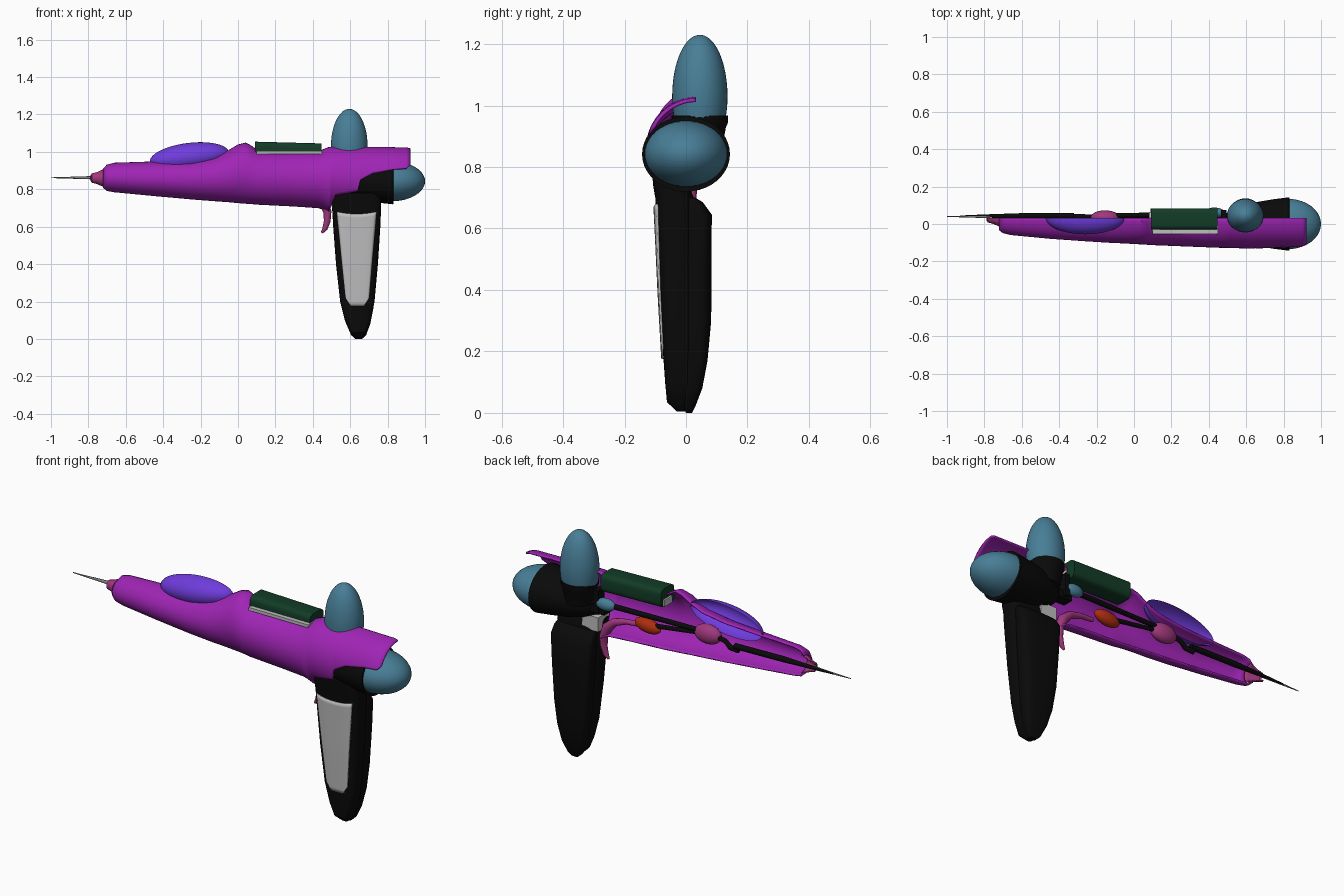
import bpy, bmesh, math
from mathutils import Vector, Matrix

if "Cube" in bpy.data.objects:
    bpy.data.objects.remove(bpy.data.objects["Cube"])


def mat(name, r, g, b):
    m = bpy.data.materials.new(name)
    m.diffuse_color = (r, g, b, 1)
    m.use_nodes = True
    m.node_tree.nodes["Principled BSDF"].inputs["Base Color"].default_value = m.diffuse_color
    return m


PURPLE = mat("purple", .35, .018, .46)
BLUE = mat("steel blue", .065, .21, .31)
VIOLET = mat("violet", .16, .045, .72)
GREEN = mat("dark green", .006, .045, .02)
GREY = mat("light grey", .52, .52, .53)
NEEDLE = mat("needle grey", .2, .2, .2)
PINK = mat("pink", .36, .04, .21)
ORANGE = mat("rust orange", .42, .027, .005)
BLACK = mat("black", .003, .003, .003)


def finish(name, bm, m, angle=40):
    bmesh.ops.recalc_face_normals(bm, faces=bm.faces)
    me = bpy.data.meshes.new(name)
    bm.to_mesh(me)
    bm.free()
    ob = bpy.data.objects.new(name, me)
    bpy.context.collection.objects.link(ob)
    me.materials.append(m)
    bpy.ops.object.select_all(action='DESELECT')
    ob.select_set(True)
    bpy.context.view_layer.objects.active = ob
    bpy.ops.object.shade_smooth_by_angle(angle=math.radians(angle))
    return ob


def loft(name, rings, m, closed=True, cap=True, thick=0):
    bm = bmesh.new()
    vs = [[bm.verts.new(p) for p in r] for r in rings]
    n = len(rings[0])
    for a, b in zip(vs, vs[1:]):
        for i in range(n if closed else n - 1):
            j = (i + 1) % n
            bm.faces.new((a[i], a[j], b[j], b[i]))
    if cap:
        bm.faces.new(vs[0])
        bm.faces.new(vs[-1])
    ob = finish(name, bm, m)
    if thick:
        s = ob.modifiers.new("wall", 'SOLIDIFY')
        s.thickness = thick
        s.offset = 0
    return ob


def lathe_x(name, profile, cy, cz, sy, sz, m, n=40):
    return loft(name, [[(x, cy + r * sy * math.cos(2 * math.pi * i / n),
                         cz + r * sz * math.sin(2 * math.pi * i / n)) for i in range(n)]
                       for x, r in profile], m)


def ellipsoid(name, c, r, m, cut=None, tilt=0):
    """Ellipsoid, optionally trimmed by a plane (point, normal away from kept side)."""
    bm = bmesh.new()
    bmesh.ops.create_uvsphere(bm, u_segments=40, v_segments=24, radius=1)
    bm.transform(Matrix.Translation(c) @ Matrix.Rotation(tilt, 4, 'Y') @ Matrix.Diagonal((*r, 1)))
    if cut:
        bmesh.ops.bisect_plane(bm, geom=bm.verts[:] + bm.edges[:] + bm.faces[:],
                               plane_co=cut[0], plane_no=cut[1], clear_outer=True)
    return finish(name, bm, m)


def box(name, lo, hi, m, bevel=0, tilt=0):
    lo, hi = Vector(lo), Vector(hi)
    bm = bmesh.new()
    bmesh.ops.create_cube(bm, size=1)
    bm.transform(Matrix.Translation((lo + hi) / 2) @ Matrix.Rotation(tilt, 4, 'Y')
                 @ Matrix.Diagonal((*(hi - lo), 1)))
    if bevel:
        es = [e for e in bm.edges if abs((e.verts[0].co - e.verts[1].co).x) > .1]
        bmesh.ops.bevel(bm, geom=es, offset=bevel, segments=4, profile=.5, affect='EDGES')
    return finish(name, bm, m)


def tube(name, pts, radii, m, n=12, flat=1):
    """Round bar through points in a plane of constant-ish y."""
    rings = []
    for k, p in enumerate(pts):
        t = (Vector(pts[min(k + 1, len(pts) - 1)]) - Vector(pts[max(k - 1, 0)])).normalized()
        u = Vector((0, 1, 0))
        v = t.cross(u).normalized()
        rings.append([Vector(p) + radii[k] * (math.cos(2 * math.pi * i / n) * u * flat
                                              + math.sin(2 * math.pi * i / n) * v) for i in range(n)])
    return loft(name, rings, m)


# half shell: x, top, bottom of section, lower trim, front depth
YC = .033
SHELL = [(-.72, .905, .812, .812, .062), (-.70, .928, .795, .795, .078), (-.66, .938, .788, .788, .088),
         (-.45, .945, .768, .768, .108), (-.25, .955, .75, .75, .122), (-.12, .975, .74, .74, .13),
         (-.05, 1.005, .735, .735, .133), (0, 1.035, .73, .73, .136), (.04, 1.046, .727, .727, .138),
         (.07, 1.03, .725, .725, .14), (.1, 1.008, .722, .722, .142), (.3, 1.0, .712, .712, .15),
         (.43, 1.0, .703, .703, .155), (.455, 1.01, .695, .695, .156), (.485, 1.022, .68, .68, .157),
         (.50, 1.024, .69, .72, .158), (.52, 1.025, .69, .77, .158), (.64, 1.024, .69, .79, .16),
         (.655, 1.024, .69, .85, .16), (.72, 1.023, .69, .885, .16), (.83, 1.021, .69, .905, .16),
         (.90, 1.02, .69, .91, .16), (.92, 1.015, .69, .93, .155)]


def half_ring(x, top, bot, trim, d, n=24):
    zc, rz = (top + bot) / 2, (top - bot) / 2
    end = math.acos(max(-1, min(1, (trim - zc) / rz)))
    return [(x, YC - d * math.sin(end * i / n), zc + rz * math.cos(end * i / n)) for i in range(n + 1)]


loft("shell_half", [half_ring(*s) for s in SHELL], PURPLE, False, False, .008)
loft("nose_cap", [half_ring(x, .86 + r, .86 - r, .86 - r, r) for x, r in
                  [(-.785, .014), (-.78, .022), (-.75, .03), (-.72, .044), (-.705, .047)]],
     PINK, False, False, .006)

# canopy blister, open at the back like the shell
ellipsoid("canopy", (-.26, YC, .972), (.213, .088, .076), VIOLET,
          ((0, YC, 0), (0, 1, 0)), -math.radians(7))

# green block with its grey tray
box("green_block", (.09, -.03, .955), (.445, .083, 1.05), GREEN, .025, math.radians(1.5))
box("block_tray", (.1, -.053, .99), (.45, .03, 1.006), GREY)
box("block_end", (.08, 0, .965), (.1, .065, 1.0), GREY)

# rear body, end dome, upper tank
lathe_x("rear_body", [(.5, .035), (.53, .07), (.58, .095), (.66, .118), (.75, .133), (.83, .143), (.831, .132)],
        0, .842, 1, .855, BLACK)
ellipsoid("end_dome", (.82, 0, .843), (.18, .135, .107), BLUE, ((.8, 0, 0), (-1, 0, 0)))
ellipsoid("upper_tank", (.595, .045, 1.03), (.098, .09, .2), BLUE, ((0, 0, .955), (0, 0, -1)))
collar = [[(.595 + r * math.cos(a * math.pi / 16), .045 + r * math.sin(a * math.pi / 16), z)
           for a in range(32)] for z, r in [(.85, .07), (.93, .085), (.945, .092), (.968, .092)]]
loft("tank_collar", collar, BLACK)


# grip halves: z, centre x, half width, front y, back y
def grip_at(s, a, p=.55):
    z, cx, hw, y0, y1 = s
    c, si = math.cos(a), math.sin(a)
    return Vector((cx + hw * math.copysign(abs(c) ** p, c),
                   (y0 + y1) / 2 + (y1 - y0) / 2 * math.copysign(abs(si) ** p, si), z))


FRONT = [(.005, .645, .018, -.03, .02), (.035, .643, .045, -.062, .022), (.1, .641, .07, -.068, .025),
         (.2, .638, .092, -.075, .025), (.4, .636, .112, -.086, .025), (.6, .635, .126, -.095, .025),
         (.7, .634, .131, -.1, .025), (.74, .634, .132, -.107, .01), (.78, .634, .125, -.11, .0)]
BACK = [(.0, .645, .018, .0, .02), (.02, .645, .04, -.01, .03), (.08, .643, .064, -.01, .053),
        (.17, .64, .085, -.01, .07), (.3, .637, .1, -.01, .082), (.5, .636, .115, -.01, .083),
        (.645, .635, .122, -.01, .084), (.685, .635, .118, -.01, .055), (.70, .635, .112, -.01, .03)]
for nm, secs in (("grip_front", FRONT), ("grip_back", BACK)):
    loft(nm, [[grip_at(s, 2 * math.pi * i / 40) for i in range(40)] for s in secs], BLACK)


# grey inlay following the front of the grip
def section(z):
    for a, b in zip(FRONT, FRONT[1:]):
        if a[0] <= z <= b[0]:
            t = (z - a[0]) / (b[0] - a[0])
            return tuple(p + (q - p) * t for p, q in zip(a, b))


rows = []
for k in range(25):
    z = .175 + .505 * k / 24
    s = section(z)
    half = (.058 + .047 * (k / 24)) * min(1, .6 + .2 * k)
    row = []
    for i in range(17):
        u = -1 + i / 8
        c = min(1, abs(half * u / s[2]))
        a = math.acos(math.copysign(c ** (1 / .55), u))
        p = grip_at(s, -a)
        row.append((p.x, p.y - .004, p.z - .012 * (1 - u * u) * (k / 24)))
    rows.append(row)
loft("grip_inlay", rows, GREY, False, False, .006)
box("grip_lining", (.505, -.075, .70), (.6, .02, .775), GREY)

# trigger with its arm
tube("trigger", [(.27, .01, .80), (.34, .01, .795), (.41, .01, .775), (.455, .01, .735), (.478, .01, .68),
                 (.477, .01, .63), (.465, .01, .59), (.448, .01, .567)],
     [.012, .014, .02, .027, .022, .018, .014, .006], PINK)

# needle and linkage
tube("needle_tip", [(-1, .04, .862), (-.9, .04, .862), (-.77, .04, .862)], [.002, .005, .009], NEEDLE)
tube("needle_rod", [(-.9, .043, .862), (-.75, .043, .862), (-.6, .043, .861), (-.32, .043, .855)],
     [.004, .01, .015, .015], BLACK)
tube("rod_kink", [(-.34, .04, .835), (-.29, .04, .838), (-.26, .04, .865), (-.2, .04, .875)],
     [.014, .014, .012, .012], BLACK)
tube("upper_rod", [(-.12, .045, .885), (.44, .055, .88)], [.012, .014], BLACK)
tube("lower_rod", [(-.12, .04, .87), (.17, .035, .83)], [.01, .012], BLACK)
ellipsoid("linkage_bulb", (-.155, .035, .872), (.077, .038, .05), PINK)
ellipsoid("pivot_block", (.2, .035, .822), (.075, .032, .036), ORANGE, None, math.radians(-8))
ellipsoid("small_valve", (.43, .06, .882), (.055, .028, .032), BLUE)
box("valve_bracket", (.465, .02, .83), (.495, .075, .95), BLACK)
box("valve_link", (.44, .0, .82), (.54, .06, .86), BLACK)
